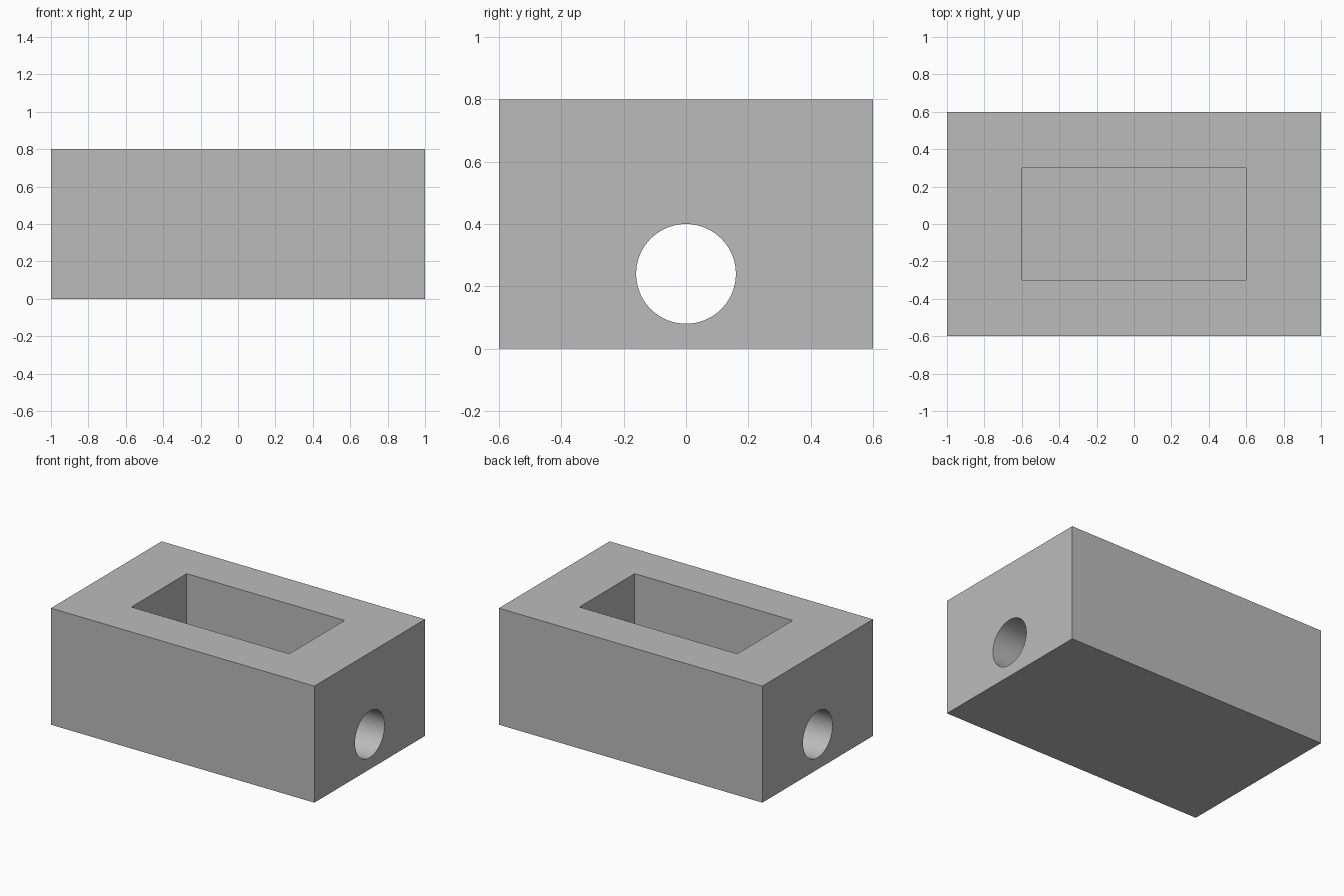
import bpy
import math

cube = bpy.data.objects.get("Cube")
if cube:
    bpy.data.objects.remove(cube, do_unlink=True)

LENGTH, WIDTH, HEIGHT = 2.0, 1.2, 0.8
HOLE_RADIUS, HOLE_HEIGHT = 0.16, 0.24
POCKET_FLOOR = 0.0795  # just under the lowest line of the bore

grey = bpy.data.materials.new("plain grey")
grey.use_nodes = True
colour = (0.5, 0.5, 0.5, 1)
grey.diffuse_color = colour
grey.node_tree.nodes["Principled BSDF"].inputs["Base Color"].default_value = colour


def add_box(name, size, bottom):
    bpy.ops.mesh.primitive_cube_add(size=1, location=(0, 0, bottom + size[2] / 2))
    box = bpy.context.object
    box.name = name
    box.scale = size
    bpy.ops.object.transform_apply(location=True, rotation=True, scale=True)
    box.data.materials.append(grey)
    return box


def cut(target, cutter):
    mod = target.modifiers.new(cutter.name, "BOOLEAN")
    mod.operation = "DIFFERENCE"
    mod.solver = "EXACT"
    mod.object = cutter
    bpy.context.view_layer.objects.active = target
    bpy.ops.object.modifier_apply(modifier=mod.name)
    bpy.data.objects.remove(cutter, do_unlink=True)


# Solid block
block = add_box("block", (LENGTH, WIDTH, HEIGHT), 0)

# Rectangular pocket, open at the top
cut(block, add_box("pocket_cutter", (1.2, 0.6, 1.0), POCKET_FLOOR))

# Round bore running lengthwise through both end walls
bpy.ops.mesh.primitive_cylinder_add(
    vertices=72, radius=HOLE_RADIUS, depth=LENGTH + 0.4,
    location=(0, 0, HOLE_HEIGHT), rotation=(0, math.pi / 2, 0))
bore = bpy.context.object
bore.name = "bore_cutter"
bore.data.materials.append(grey)
cut(block, bore)

# Smooth bore, crisp block edges
bpy.ops.object.select_all(action="DESELECT")
block.select_set(True)
bpy.context.view_layer.objects.active = block
bpy.ops.object.shade_smooth_by_angle(angle=math.radians(30))
